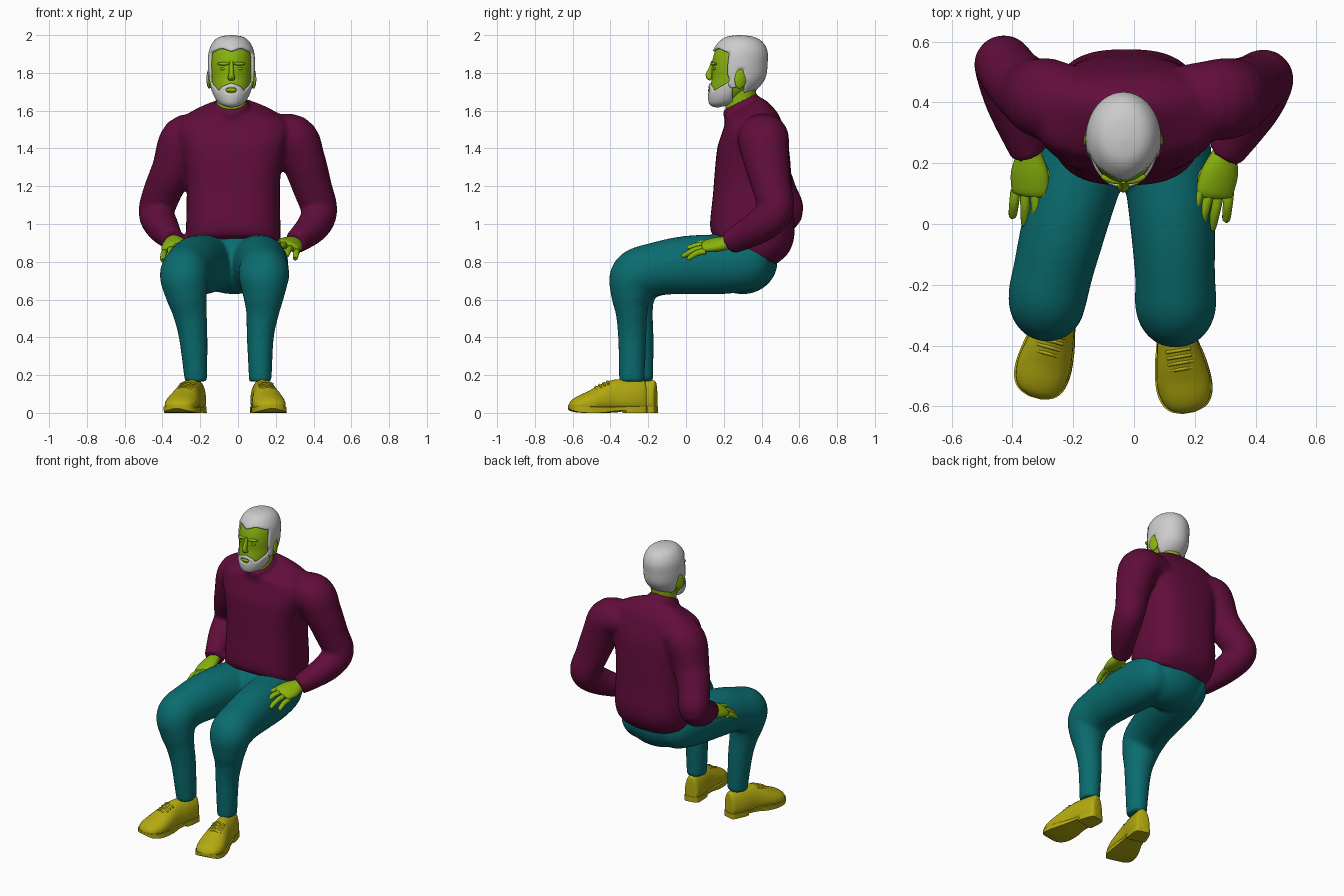
import bpy, bmesh, math
from mathutils import Vector

if "Cube" in bpy.data.objects:
    bpy.data.objects.remove(bpy.data.objects["Cube"])

def material(name, rgb):
    m = bpy.data.materials.new(name)
    m.diffuse_color = (*rgb, 1)
    m.use_nodes = True
    m.node_tree.nodes["Principled BSDF"].inputs["Base Color"].default_value = m.diffuse_color
    return m

SKIN = material("skin", (0.25, 0.45, 0.004))
WOOL = material("wool", (0.12, 0.004, 0.043))
CLOTH = material("cloth", (0.003, 0.15, 0.16))
LEATHER = material("leather", (0.45, 0.40, 0.005))

def catmull(rows, n):
    """Smoothly interpolate rows of numbers, n steps per span."""
    out = []
    for i in range(len(rows) - 1):
        p = [rows[max(0, min(len(rows) - 1, i + k))] for k in (-1, 0, 1, 2)]
        for t in (s / n for s in range(n)):
            out.append([0.5 * (2*b + (c-a)*t + (2*a-5*b+4*c-d)*t*t + (3*b-a-3*c+d)*t**3)
                        for a, b, c, d in zip(*p)])
    return out + [list(rows[-1])]

def select(obs):
    bpy.ops.object.select_all(action='DESELECT')
    for ob in obs:
        ob.select_set(True)
    bpy.context.view_layer.objects.active = obs[0]

def finish(ob, mat, angle=50):
    if mat:
        ob.data.materials.append(mat)
    select([ob])
    bpy.ops.object.shade_smooth_by_angle(angle=math.radians(angle))
    return ob

def loft(name, rings, mat, shell=0, keep=None, angle=50):
    """Skin a list of rings; optionally push out and keep only some faces."""
    bm = bmesh.new()
    vs = [[bm.verts.new(p) for p in r] for r in rings]
    n = len(rings[0])
    for a, b in zip(vs, vs[1:]):
        for i in range(n):
            bm.faces.new((a[i], a[(i+1) % n], b[(i+1) % n], b[i]))
    bm.faces.new(vs[0][::-1])
    bm.faces.new(vs[-1])
    bmesh.ops.recalc_face_normals(bm, faces=bm.faces)
    bm.normal_update()
    if keep:
        for co, v in [(v.co + v.normal * shell, v) for v in bm.verts]:
            v.co = co
        drop = [f for f in bm.faces if not keep(f.calc_center_median())]
        bmesh.ops.delete(bm, geom=drop, context='FACES')
        rim = {v: [e.other_vert(v) for e in v.link_edges if e.is_boundary] for v in bm.verts if v.is_boundary}
        for _ in range(4):
            for v, co in [(v, sum((o.co for o in nb), v.co * 2) / (len(nb) + 2)) for v, nb in rim.items()]:
                v.co = co
    me = bpy.data.meshes.new(name)
    bm.to_mesh(me)
    bm.free()
    ob = bpy.data.objects.new(name, me)
    bpy.context.collection.objects.link(ob)
    if keep:
        mod = ob.modifiers.new("thickness", 'SOLIDIFY')
        mod.thickness, mod.offset = shell * 1.3, -1
    return finish(ob, mat, angle)

def fuse(name, obs):
    """Join overlapping parts into one smooth garment."""
    select(obs)
    bpy.ops.object.join()
    obs[0].name = name
    mod = obs[0].modifiers.new("fuse", 'REMESH')
    mod.mode, mod.voxel_size, mod.use_smooth_shade = 'VOXEL', .012, True
    mod = obs[0].modifiers.new("soften", 'SMOOTH')
    mod.factor, mod.iterations = .5, 9

def sections(rows, cx, n=5, segs=40, power=1.0):
    """Rings through a front point, a back point and a half width."""
    rings = []
    for fy, fz, by, bz, hw in catmull(rows, n):
        rings.append([])
        for a in (2 * math.pi * k / segs for k in range(segs)):
            c, s = (math.copysign(abs(v) ** power, v) for v in (math.cos(a), math.sin(a)))
            rings[-1].append((cx + hw * c, (fy+by)/2 + s*(by-fy)/2, (fz+bz)/2 + s*(bz-fz)/2))
    return rings

def tube(name, rows, mat, ref=(1, 0, 0), n=5, segs=20):
    """Limb along a path; rows are x, y, z, side radius, other radius."""
    pts = catmull(rows, n)
    pos = [Vector(p[:3]) for p in pts]
    side, rings = Vector(ref), []
    for i, p in enumerate(pts):
        t = (pos[min(i+1, len(pos)-1)] - pos[max(i-1, 0)]).normalized()
        side = (side - t * side.dot(t)).normalized()
        up = t.cross(side)
        rings.append([pos[i] + side * p[3] * math.cos(a) + up * p[4] * math.sin(a)
                      for a in (2 * math.pi * k / segs for k in range(segs))])
    return loft(name, rings, mat)

def ball(name, loc, scale, mat, rot=(0, 0, 0)):
    bpy.ops.mesh.primitive_uv_sphere_add(segments=28, ring_count=16, location=loc, rotation=rot)
    ob = bpy.context.object
    ob.name, ob.scale = name, scale
    bpy.ops.object.transform_apply(location=True, rotation=True, scale=True)
    return finish(ob, mat)

# Head, hair and beard
HX = -0.035
head = sections([(.17, 1.625, .27, 1.65, .03), (.135, 1.635, .30, 1.665, .062),
                 (.125, 1.67, .34, 1.70, .086), (.128, 1.72, .385, 1.74, .102),
                 (.137, 1.775, .412, 1.785, .110), (.137, 1.845, .42, 1.85, .113),
                 (.152, 1.91, .42, 1.91, .108), (.18, 1.953, .395, 1.957, .088),
                 (.215, 1.978, .35, 1.98, .058), (.27, 1.988, .29, 1.988, .01)], HX, 6, 64)
loft("head", head, SKIN)
def is_hair(c):
    return (c.z > 1.925 - .01 * math.cos((c.x - HX) * 60) or (c.y > .225 and c.z > 1.83)
            or (c.y > .31 and c.z > 1.69) or (.225 < c.y < .272 and c.z > 1.72))
def is_beard(c):
    dx = abs(c.x - HX)
    moustache = dx < .058 and 1.69 < c.z < 1.75 - dx * .4 and c.y < .2
    mouth = dx < .03 and 1.697 < c.z < 1.721
    return not mouth and (moustache or (c.y < .245 and c.z < 1.697 + max(0, c.y - .135) * .6))
loft("hair", head, None, .012, is_hair)
loft("beard", head, None, .009, is_beard)
tube("neck", [(HX, .29, 1.54, .08, .085), (HX, .29, 1.65, .08, .08), (HX, .29, 1.76, .085, .085)], SKIN)
tube("nose", [(HX, .145, 1.86, .01, .012), (HX, .134, 1.825, .012, .013), (HX, .122, 1.79, .015, .018),
              (HX, .125, 1.775, .02, .015), (HX, .133, 1.764, .016, .008)], SKIN, segs=14)
ball("lips", (HX, .125, 1.709), (.03, .009, .011), SKIN)
for s in (-1, 1):
    ball("eye", (HX + s * .043, .151, 1.822), (.017, .008, .008), SKIN)
    ball("brow", (HX + s * .042, .148, 1.848), (.034, .013, .009), SKIN, (0, 0, s * .3))
    ball("ear", (HX + s * .115, .29, 1.772), (.013, .034, .056), SKIN, (-.15, 0, s * .35))

# Sweater: body, sleeves and collar
body = loft("sweater_body", sections([(.145, .935, .475, .785, .24), (.13, .965, .545, .85, .25),
     (.128, 1.02, .575, .95, .25), (.142, 1.15, .565, 1.10, .247), (.15, 1.25, .558, 1.25, .25),
     (.165, 1.40, .545, 1.40, .28), (.19, 1.48, .52, 1.50, .30), (.205, 1.53, .49, 1.58, .275),
     (.208, 1.555, .44, 1.64, .19), (.208, 1.565, .40, 1.67, .105)], -.025, power=.74), WOOL)
collar = loft("collar", sections([(.21, 1.53, .40, 1.64, .10), (.198, 1.57, .385, 1.67, .094),
                                  (.192, 1.60, .372, 1.695, .088)], HX), WOOL)
left = tube("left_sleeve", [(.14, .41, 1.47, .11, .09), (.285, .41, 1.455, .135, .128),
     (.345, .425, 1.34, .122, .117), (.395, .455, 1.19, .104, .104), (.43, .475, 1.07, .096, .096),
     (.395, .385, .985, .09, .087), (.30, .230, .90, .064, .06)], WOOL, (0, 1, 0), 5, 28)
right = tube("right_sleeve", [(-.18, .41, 1.47, .11, .09), (-.28, .41, 1.45, .135, .128),
     (-.345, .435, 1.29, .115, .112), (-.40, .485, 1.17, .102, .102), (-.432, .525, 1.06, .095, .095),
     (-.40, .40, .985, .09, .087), (-.345, .230, .915, .064, .058)], WOOL, (0, 1, 0), 5, 28)
fuse("sweater", [body, collar, left, right])

# Hands: palm, four fingers and a thumb; s points to the little finger
def hand(side, s, wrist, knuckle, tip):
    w, k, e = Vector(wrist), Vector(knuckle), Vector(tip)
    m = (w + k) / 2
    tube(side + "_palm", [(*(w + (w - k) * .2), .04, .035), (*w, .042, .034), (*m, .064, .034),
                          (*k, .064, .026), (*(k + (e - k) * .12), .05, .015)], SKIN, (1, 0, -s * .35))
    for i, length in enumerate((.88, 1.0, .95, .72)):
        off = Vector((s * (i - 1.5) * .032, 0, -.012 * (i - 1.5) - .006 * abs(i - 1)))
        b = k + off
        t = b + (e - k) * length + off * .25
        tube(side + "_finger", [(*b, .0165, .017), (*((b + t) / 2 + Vector((0, 0, .01))), .016, .016),
                                (*t, .013, .012), (*(t + (e - k) * .05), .004, .004)], SKIN, segs=12)
    th = m + Vector((-s * .04, 0, 0))
    tube(side + "_thumb", [(*(th + Vector((-s * x, y, z))), r, r) for x, y, z, r in (
        (0, 0, 0, .023), (.038, -.035, -.008, .019), (.05, -.085, -.022, .014), (.05, -.097, -.026, .005))],
         SKIN, segs=12)
hand("left", 1, (.30, .235, .90), (.265, .105, .885), (.235, -.02, .845))
hand("right", -1, (-.345, .235, .91), (-.342, .11, .88), (-.338, -.005, .835))

# Trousers: seat and bent legs
seat = ball("trouser_seat", (-.02, .30, .80), (.24, .185, .172), CLOTH)
left = tube("left_leg", [(.085, .42, .80, .08, .08), (.10, .35, .795, .13, .14), (.112, .2, .787, .147, .158),
     (.127, 0, .782, .14, .155), (.135, -.17, .76, .132, .14), (.137, -.268, .72, .134, .137),
     (.135, -.29, .62, .11, .108), (.13, -.288, .53, .088, .085), (.118, -.285, .40, .072, .075),
     (.118, -.287, .165, .06, .068)], CLOTH, n=6, segs=28)
right = tube("right_leg", [(-.12, .42, .80, .08, .08), (-.14, .35, .795, .13, .14), (-.175, .2, .787, .147, .158),
     (-.228, 0, .782, .14, .155), (-.265, -.15, .76, .132, .14), (-.285, -.248, .72, .129, .137),
     (-.272, -.268, .62, .11, .108), (-.255, -.262, .53, .091, .087), (-.237, -.25, .40, .076, .079),
     (-.222, -.24, .165, .06, .068)], CLOTH, n=6, segs=28)
fuse("trousers", [seat, left, right])

# Shoes: rows are distance along the foot, half width, bottom, top
PARTS = {"upper": [(0, .025, .02, .15), (.03, .046, .02, .172), (.2, .06, .02, .178), (.42, .066, .02, .175),
                   (.6, .08, .02, .148), (.75, .088, .02, .115), (.88, .08, .02, .09), (.96, .058, .025, .068),
                   (1, .02, .03, .045)],
         "heel": [(-.005, .03, 0, .035), (.03, .05, 0, .035), (.2, .062, 0, .035), (.28, .06, 0, .035)],
         "sole": [(.25, .062, .014, .03), (.42, .068, .01, .03), (.58, .084, .002, .03), (.76, .093, 0, .03),
                  (.89, .085, .004, .032), (.97, .06, .012, .036), (1.005, .02, .022, .04)]}
def shoe(side, heel, toe):
    h, d = Vector((*heel, 0)), Vector((*toe, 0)) - Vector((*heel, 0))
    across = Vector((-d.y, d.x, 0)).normalized()
    for part, rows in PARTS.items():
        rings = []
        for t, w, lo, hi in catmull(rows, 5):
            rings.append([])
            for a in (2 * math.pi * k / 28 for k in range(28)):
                s = math.sin(a)
                f = (s > 0) if part != "upper" else .3 + (.7 * s if s > 0 else -.3 * abs(s) ** .4)
                rings[-1].append(h + d * t + across * w * math.cos(a) + Vector((0, 0, lo + (hi - lo) * f)))
        loft(side + "_shoe_" + part, rings, LEATHER, angle=40)
    for t, z in ((.5, .167), (.55, .158), (.6, .149), (.65, .138)):
        tube(side + "_lace", [(*(h + d * t + across * x + Vector((0, 0, z - drop))), .006, .006)
                              for x, drop in ((-.04, .016), (0, 0), (.04, .016))], LEATHER, (0, 0, 1), 3, 8)
shoe("left", (.112, -.212), (.18, -.62))
shoe("right", (-.21, -.158), (-.325, -.57))
